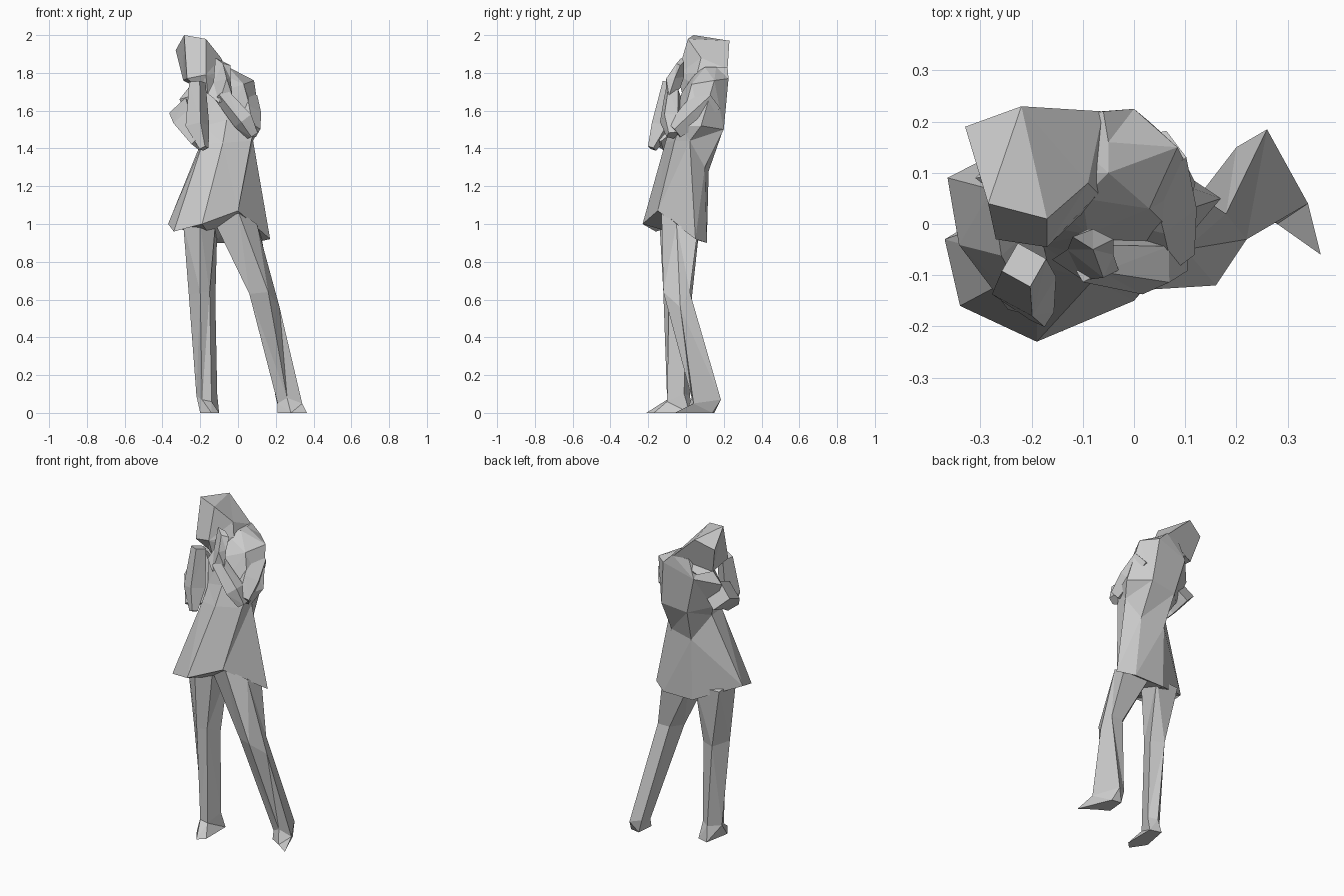
import bpy, bmesh, math
from mathutils import Vector


def loft(name, rings):
    """Skin a stack of equal-length rings and close both ends."""
    bm = bmesh.new()
    rows = [[bm.verts.new(p) for p in ring] for ring in rings]
    n = len(rows[0])
    for a, b in zip(rows, rows[1:]):
        for i in range(n):
            j = (i + 1) % n
            bm.faces.new((a[i], a[j], b[j], b[i]))
    bm.faces.new(rows[0])
    bm.faces.new(rows[-1])
    bmesh.ops.triangulate(bm, faces=bm.faces[:])
    bmesh.ops.recalc_face_normals(bm, faces=bm.faces[:])
    mesh = bpy.data.meshes.new(name)
    bm.to_mesh(mesh)
    bm.free()
    obj = bpy.data.objects.new(name, mesh)
    bpy.context.collection.objects.link(obj)
    return obj


def limb(name, path, sides=5):
    """Tapered faceted tube through (x, y, z, radius) points."""
    pts = [Vector(p[:3]) for p in path]
    rings = []
    for i, p in enumerate(pts):
        d = pts[min(i + 1, len(pts) - 1)] - pts[max(i - 1, 0)]
        u = d.cross(Vector((1, 0.3, 0.1))).normalized()
        v = d.cross(u).normalized()
        r = path[i][3]
        rings.append([p + r * (u * math.cos(t) + v * math.sin(t))
                      for t in (2 * math.pi * k / sides for k in range(sides))])
    return loft(name, rings)


# Flared coat skirt, hem to waist
waist = [(-.20, .03, 1.42), (-.19, -.08, 1.42), (-.08, -.11, 1.43), (.07, -.06, 1.44),
         (.08, .02, 1.44), (.03, .10, 1.30), (-.12, .12, 1.28)]
loft("coat_skirt", [
    [(-.37, -.03, 1.0), (-.34, -.16, .96), (-.19, -.23, 1.0), (0, -.15, 1.07),
     (.17, .05, .92), (.08, .11, .90), (-.12, .11, .90)],
    waist])

# Coat upper body, waist to collar
loft("coat_body", [
    waist,
    [(-.24, .08, 1.50), (-.18, -.04, 1.52), (-.06, -.07, 1.55), (.09, -.03, 1.52),
     (.12, .08, 1.52), (.03, .20, 1.50), (-.14, .19, 1.48)],
    [(-.31, .09, 1.66), (-.20, .0, 1.69), (-.09, -.02, 1.70), (.03, .03, 1.74),
     (.085, .15, 1.76), (0, .225, 1.77), (-.20, .21, 1.71)],
    [(-.20, .10, 1.80), (-.17, .05, 1.78), (-.10, .05, 1.80), (-.05, .10, 1.83),
     (-.05, .16, 1.83), (-.06, .22, 1.83), (-.16, .20, 1.82)]])

# Tilted head
loft("head", [
    [(-.20, .0, 1.71), (-.16, -.02, 1.69), (-.06, .06, 1.73), (-.06, .20, 1.76), (-.22, .20, 1.74)],
    [(-.27, -.03, 1.77), (-.17, -.045, 1.79), (-.07, .06, 1.80), (-.06, .22, 1.82), (-.29, .15, 1.76)],
    [(-.285, .04, 2.0), (-.17, .01, 1.98), (-.09, .08, 1.88), (-.22, .23, 1.97), (-.33, .19, 1.92)]])

# Bent arms with hands raised to the face
limb("left_arm", [(-.28, .10, 1.59, .085), (-.265, -.02, 1.54, .08), (-.20, -.15, 1.43, .05)], 4)
limb("left_forearm", [(-.18, -.18, 1.40, .025), (-.215, -.12, 1.52, .065), (-.215, -.08, 1.75, .045)], 4)
limb("right_upper_arm", [(.025, .13, 1.66, .08), (.05, .03, 1.57, .075), (.07, -.06, 1.49, .05)])
limb("right_forearm", [(.08, -.07, 1.47, .035), (.03, -.08, 1.55, .06), (-.09, -.07, 1.69, .045)])

# Right hand, fingers reaching up beside the cheek
loft("right_hand", [
    [(-.16, -.07, 1.69), (-.10, -.11, 1.64), (-.03, -.09, 1.68), (-.08, -.03, 1.72)],
    [(-.13, -.05, 1.75), (-.06, -.105, 1.77), (-.04, -.06, 1.77), (-.09, -.01, 1.78)],
    [(-.12, -.025, 1.88), (-.08, -.05, 1.85), (-.04, -.03, 1.84), (-.08, -.01, 1.86)]])

# Standing leg with shoe
loft("left_leg", [
    [(-.29, -.08, 1.0), (-.20, -.14, 1.0), (-.12, -.08, 1.0), (-.11, .07, .97), (-.27, .06, .97)],
    [(-.26, -.06, .62), (-.20, -.12, .64), (-.15, -.09, .64), (-.12, .0, .60), (-.20, .03, .60)],
    [(-.22, -.04, .09), (-.19, -.10, .07), (-.14, -.10, .06), (-.11, -.01, .10), (-.16, .02, .09)],
    [(-.20, -.12, 0), (-.14, -.21, 0), (-.10, -.17, 0), (-.10, .02, 0), (-.17, .04, 0)]])

# Stepping leg with shoe, angled outward
loft("right_leg", [
    [(-.12, -.08, 1.0), (0, -.13, 1.07), (.10, -.05, 1.0), (.12, .06, .95), (-.06, .06, .95)],
    [(.06, -.07, .63), (.16, -.12, .64), (.22, -.03, .56), (.18, .02, .64), (.10, .02, .64)],
    [(.21, .05, .05), (.26, .03, .08), (.34, .04, .05), (.26, .185, .07), (.20, .15, .08)],
    [(.21, .04, 0), (.28, .0, 0), (.365, -.06, 0), (.28, .14, 0), (.22, .15, 0)]])
